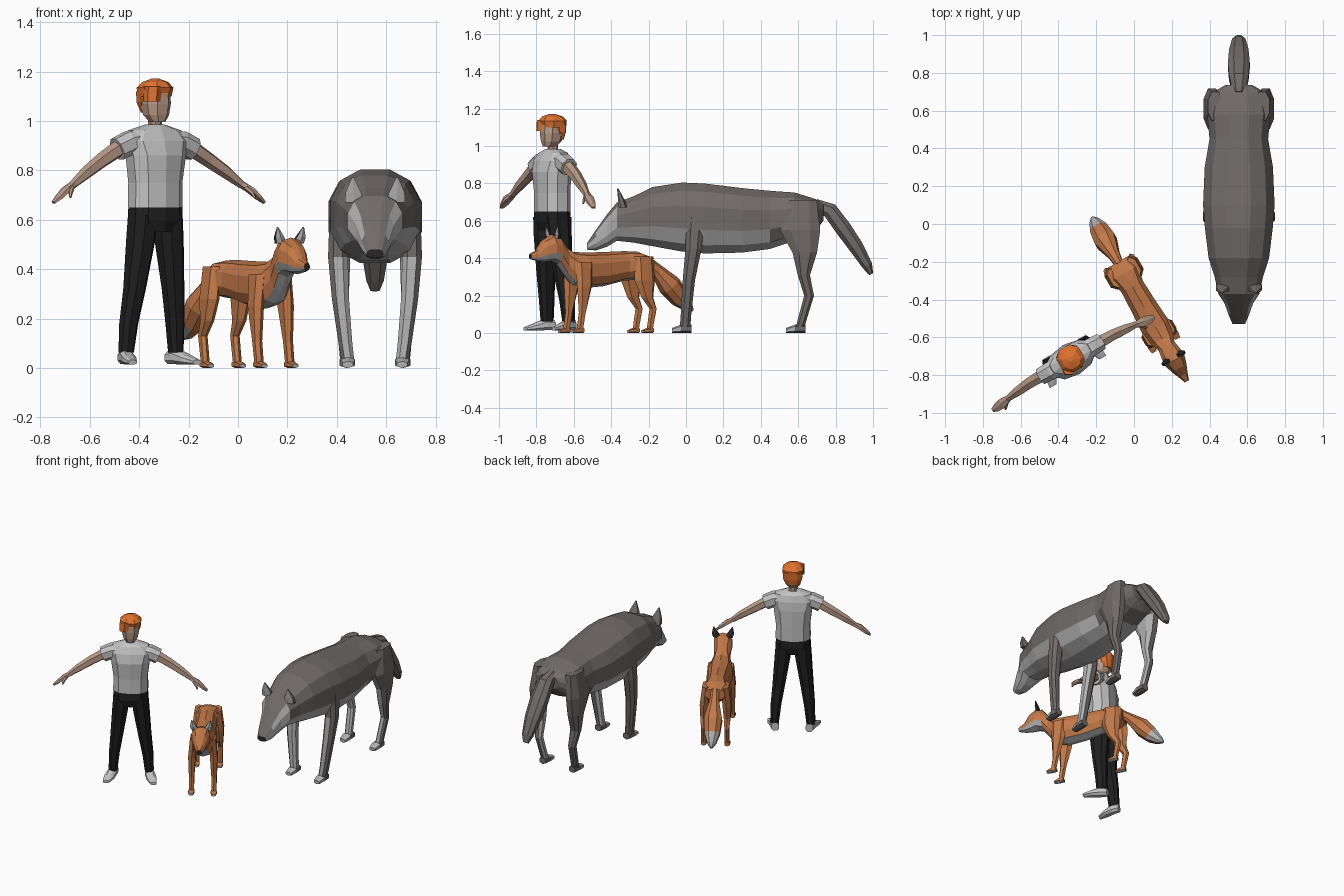
import bpy, bmesh, math
from mathutils import Vector

COLOURS = {
    "grey_fur": (0.165, 0.148, 0.142), "pale_fur": (0.44, 0.44, 0.44),
    "orange_fur": (0.54, 0.19, 0.065), "dark": (0.022, 0.02, 0.02),
    "orange_hair": (0.75, 0.17, 0.03), "skin": (0.49, 0.325, 0.24),
    "shirt_grey": (0.55, 0.55, 0.55), "trouser_black": (0.014, 0.014, 0.014),
}
MATS = {}
for key, rgb in COLOURS.items():
    MATS[key] = bpy.data.materials.new(key)
    MATS[key].diffuse_color = (*rgb, 1)

place = [(0, 0, 0), 0]  # location and turn of the figure being built


def loft(name, rows, cols, rule=None, side=(1, 0, 0), axis=None, n=8, power=0.85):
    """Skin over rings (x, y, z, half width, half depth) along a path."""
    bm = bmesh.new()
    side = Vector(side)
    pts = [Vector(r[:3]) for r in rows]
    rings = []
    for i, r in enumerate(rows):
        t = Vector(axis) if axis else pts[min(i + 1, len(pts) - 1)] - pts[max(i - 1, 0)]
        up = t.cross(side).normalized()
        ring = []
        for k in range(n):
            a = 2 * math.pi * (k + 0.5) / n
            c, s = math.cos(a), math.sin(a)
            c = math.copysign(abs(c) ** power, c)
            s = math.copysign(abs(s) ** power, s)
            ring.append(bm.verts.new(pts[i] + side * c * r[3] + up * s * r[4]))
        rings.append(ring)
    for a, b in zip(rings, rings[1:]):
        for k in range(n):
            j = (k + 1) % n
            bm.faces.new((a[k], a[j], b[j], b[k]))
    bm.faces.new(rings[0])
    bm.faces.new(rings[-1])
    bmesh.ops.recalc_face_normals(bm, faces=bm.faces)
    bm.normal_update()
    if rule:
        for f in bm.faces:
            f.material_index = rule(f.calc_center_median(), f.normal)
    me = bpy.data.meshes.new(name)
    bm.to_mesh(me)
    bm.free()
    for c in cols:
        me.materials.append(MATS[c])
    ob = bpy.data.objects.new(name, me)
    ob.location = place[0]
    ob.rotation_euler = (0, 0, place[1])
    bpy.context.collection.objects.link(ob)
    return ob


def profile(name, rows, cols, rule=None, n=12, x=0):
    """Loft along y from rows (y, bottom, top, half width)."""
    return loft(name, [(x, y, (b + t) / 2, w, (t - b) / 2) for y, b, t, w in rows],
                cols, rule, axis=(0, 1, 0), n=n)


def pair(name, rows, cols, rule=None, **kw):
    """Left and right copies; the rule also gets the side sign."""
    for s, tag in ((1, "left"), (-1, "right")):
        r = (lambda c, m, s=s: int(rule(c, m, s))) if rule else None
        loft(f"{name}_{tag}", [(s * p[0], *p[1:]) for p in rows], cols, r, **kw)


def paws(name, x, y, w, length, h, cols, rule):
    rows = [(x, y, h * .5, w * .9, h * .5), (x, y - length * .55, h * .5, w * 1.1, h * .5),
            (x, y - length, h * .3, w * .8, h * .3)]
    pair(name, rows, cols, rule, axis=(0, 1, 0), n=6)


# ---------------- wolf ----------------
place[:] = [(0.555, 0, 0), 0]
FUR = ["grey_fur", "pale_fur", "dark"]


def wolf_coat(c, m):
    if c.y < -0.525:
        return 2
    if c.y < -0.38:
        return int(m.z < 0.35)
    if c.y < -0.2:
        return int(c.z < 0.59)
    return int(c.z < 0.535 and c.y < 0.6)


profile("wolf_body", [
    (-.53, .445, .48, .034), (-.48, .44, .555, .056), (-.42, .46, .64, .078),
    (-.37, .49, .70, .112), (-.28, .48, .735, .132), (-.18, .46, .785, .165),
    (-.02, .43, .81, .185), (.10, .42, .805, .195), (.30, .425, .78, .186),
    (.45, .445, .765, .16), (.58, .49, .755, .172), (.69, .54, .72, .155),
    (.735, .60, .695, .075)], FUR, wolf_coat)


def inner_leg(c, m, s):
    return c.z < .5 and m.x * s < .3 and (m.x * s < -.25 or m.y < -.5)


pair("wolf_front_leg", [
    (.15, .055, .66, .035, .055), (.15, .04, .45, .043, .046), (.14, .015, .28, .037, .035),
    (.12, 0, .1, .03, .03), (.11, -.005, .03, .028, .03)], FUR, inner_leg, axis=(0, 0, -1))
pair("wolf_hind_leg", [
    (.125, .625, .71, .04, .08), (.143, .61, .55, .047, .115), (.142, .635, .43, .044, .07),
    (.138, .63, .31, .035, .035), (.13, .658, .2, .026, .028), (.12, .615, .05, .025, .025),
    (.115, .605, .025, .025, .027)], FUR, inner_leg, axis=(0, 0, -1))
for nm, x, y in (("wolf_front_paw", .11, .03), ("wolf_hind_paw", .115, .64)):
    paws(nm, x, y, .03, .105, .045, FUR, lambda c, m, s: m.y < -.1)
pair("wolf_ear", [(.083, -.335, .67, .044, .024), (.088, -.345, .71, .036, .018),
                  (.09, -.365, .772, .004, .004)], FUR,
     lambda c, m, s: m.y < -.3, axis=(0, 0, 1), n=6)
loft("wolf_tail", [(0, .69, .69, .032, .03), (0, .77, .655, .055, .045), (0, .84, .56, .062, .047),
                   (0, .91, .46, .055, .042), (0, .97, .36, .038, .03), (0, .99, .315, .02, .012)],
     FUR)

# ---------------- fox ----------------
place[:] = [(0.03, -0.4, 0), math.radians(30)]
RED = ["orange_fur", "pale_fur", "dark"]


def fox_coat(c, m):
    if c.y < -.495:
        return 2
    if c.y < -.17:
        return int(m.z < -.42)
    return int(m.z < -.75 and c.y < .15)


profile("fox_body", [
    (-.50, .395, .425, .013), (-.46, .385, .445, .028), (-.42, .38, .50, .046),
    (-.37, .385, .528, .062), (-.33, .37, .518, .058), (-.285, .31, .465, .05),
    (-.24, .26, .435, .068), (-.17, .24, .43, .082), (-.05, .25, .433, .073),
    (.08, .28, .438, .067), (.16, .285, .435, .09), (.23, .33, .41, .065)],
    RED, fox_coat, n=10)
pair("fox_front_leg", [
    (.06, -.2, .38, .025, .055), (.07, -.205, .25, .027, .045), (.072, -.22, .11, .019, .021),
    (.072, -.235, .02, .018, .019)], RED, axis=(0, 0, -1), n=6)
pair("fox_hind_leg", [
    (.06, .165, .41, .028, .06), (.073, .165, .28, .031, .062), (.075, .18, .19, .024, .036),
    (.075, .215, .13, .017, .022), (.075, .195, .02, .017, .018)], RED, axis=(0, 0, -1), n=6)
for nm, x, y in (("fox_front_paw", .072, -.215), ("fox_hind_paw", .075, .213)):
    paws(nm, x, y, .02, .065, .028, RED, lambda c, m, s: m.y < -.5 or m.z < -.8)
pair("fox_ear", [(.04, -.355, .505, .026, .016), (.05, -.36, .53, .023, .013),
                 (.06, -.365, .57, .003, .003)], ["dark", "pale_fur"],
     lambda c, m, s: m.y < -.3, axis=(0, 0, 1), n=6)
loft("fox_tail", [(0, .21, .395, .024, .024), (0, .28, .335, .035, .036), (0, .36, .255, .062, .06),
                  (0, .425, .185, .052, .05), (0, .475, .14, .03, .028), (0, .502, .12, .008, .008)],
     RED, lambda c, m: int(c.y > .43))

# ---------------- person ----------------
place[:] = [(-0.335, -0.715, 0), math.radians(30)]
Z = (0, 0, 1)
loft("shirt", [(0, 0, .65, .115, .085), (0, 0, .75, .113, .085), (0, -.004, .86, .128, .088),
               (0, 0, .92, .148, .076), (0, .005, .962, .118, .058), (0, .005, .985, .042, .036)],
     ["shirt_grey"], axis=Z, n=10)
pair("sleeve", [(.06, 0, .925, .05, .04), (.12, 0, .912, .052, .05), (.178, 0, .886, .048, .048)],
     ["shirt_grey"], side=(0, 1, 0))
pair("arm", [(.14, 0, .908, .038, .036), (.25, 0, .842, .032, .031), (.33, -.008, .79, .027, .026),
             (.395, -.015, .742, .017, .017)], ["skin"], side=(0, 1, 0), n=6)
pair("hand", [(.39, -.015, .745, .018, .016), (.43, -.022, .722, .03, .015),
              (.465, -.026, .692, .025, .012), (.492, -.028, .67, .012, .007)],
     ["skin"], side=(0, 1, 0), n=6)
pair("thumb", [(.405, -.03, .735, .011, .011), (.425, -.05, .71, .009, .009),
               (.432, -.058, .69, .005, .005)], ["skin"], side=(0, 1, 0), n=5)
loft("trouser_hips", [(0, 0, .655, .113, .083), (0, 0, .6, .115, .085), (0, 0, .55, .085, .07)],
     ["trouser_black"], axis=Z, n=10)
pair("trouser_leg", [(.06, 0, .62, .052, .075), (.066, .003, .52, .054, .07),
                     (.09, .012, .32, .043, .05), (.108, .028, .18, .036, .042),
                     (.116, .035, .062, .029, .035)], ["trouser_black"], axis=Z)
pair("shoe", [(.11, .072, .042, .026, .028), (.12, .025, .045, .032, .032),
              (.137, -.03, .033, .034, .02), (.152, -.078, .023, .022, .01)],
     ["shirt_grey"], axis=(0, 1, 0))
loft("neck", [(0, .005, .965, .028, .028), (0, 0, 1.03, .026, .028)], ["skin"], axis=Z)
loft("head", [(0, -.018, .997, .03, .035), (0, -.006, 1.025, .05, .055),
              (0, -.003, 1.07, .059, .063), (0, -.003, 1.13, .056, .06)], ["skin"], axis=Z)
# hair: crown, nape and a side-swept fringe
loft("hair_crown", [(0, .006, 1.10, .067, .066), (0, .002, 1.135, .072, .074),
                    (0, 0, 1.158, .05, .054), (0, 0, 1.172, .014, .014)],
     ["orange_hair"], axis=Z)
loft("hair_nape", [(0, .035, 1.035, .044, .026), (0, .03, 1.075, .064, .04),
                   (0, .025, 1.12, .068, .048)], ["orange_hair"], axis=Z)
loft("hair_fringe", [(-.038, -.042, 1.08, .034, .032), (-.032, -.036, 1.14, .038, .038)],
     ["orange_hair"], axis=Z, n=6)
